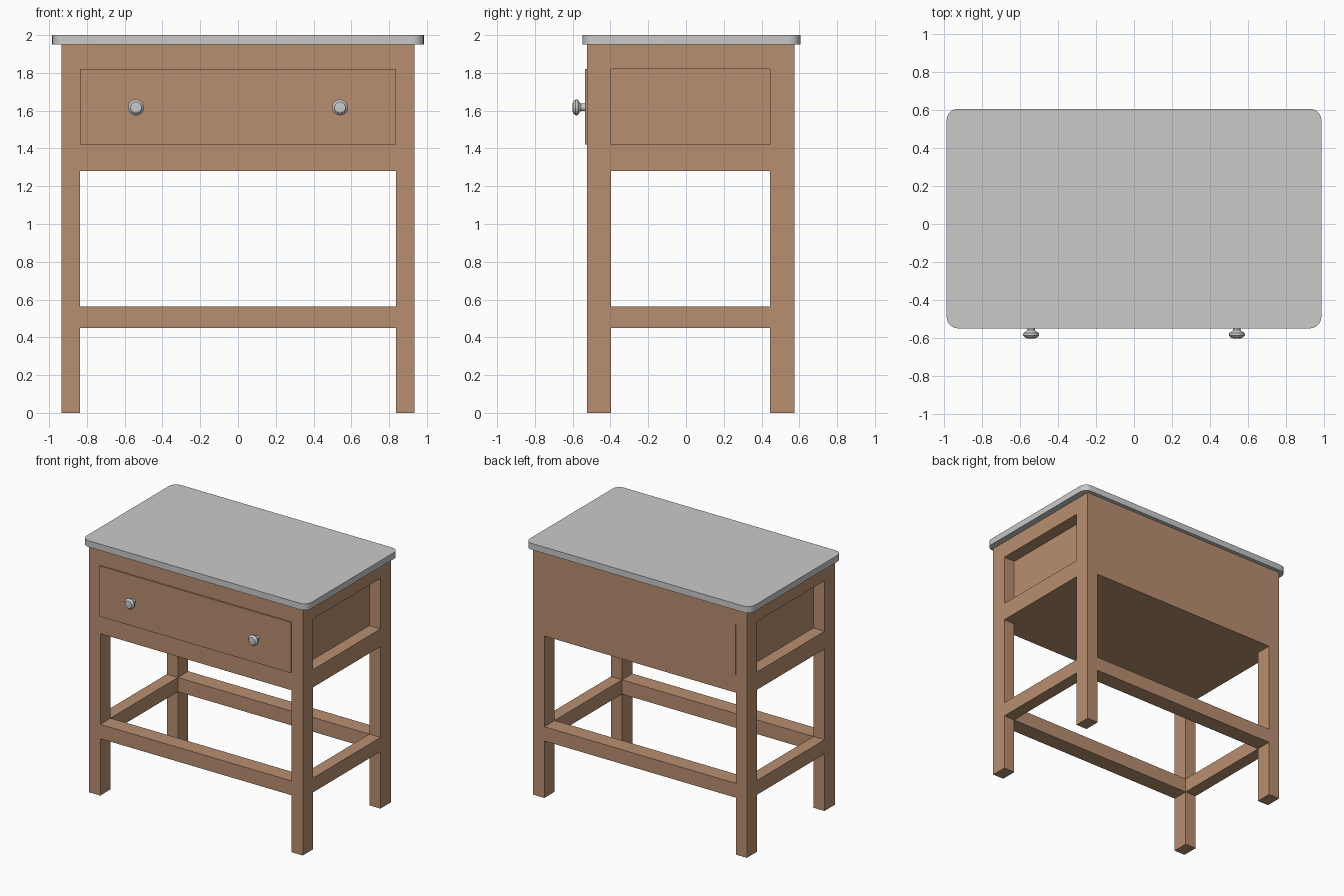
import bpy, bmesh, math
from mathutils import Matrix

if "Cube" in bpy.data.objects:
    bpy.data.objects.remove(bpy.data.objects["Cube"])


def material(name, rgb):
    m = bpy.data.materials.new(name)
    m.diffuse_color = (*rgb, 1)
    m.use_nodes = True
    m.node_tree.nodes["Principled BSDF"].inputs["Base Color"].default_value = m.diffuse_color
    return m


WOOD = material("warm wood", (0.479, 0.275, 0.162))
GREY = material("light grey", (0.59, 0.59, 0.59))


def finish(name, bm, mat):
    bmesh.ops.recalc_face_normals(bm, faces=bm.faces)
    me = bpy.data.meshes.new(name)
    bm.to_mesh(me)
    bm.free()
    me.materials.append(mat)
    ob = bpy.data.objects.new(name, me)
    bpy.context.collection.objects.link(ob)
    return ob


def box(name, x, y, z, mat=WOOD, corner=0):
    bm = bmesh.new()
    size = [b - a for a, b in (x, y, z)]
    mid = [(a + b) / 2 for a, b in (x, y, z)]
    bmesh.ops.create_cube(bm, size=1, matrix=Matrix.Translation(mid) @ Matrix.Diagonal((*size, 1)))
    if corner:  # round the upright edges
        upright = [e for e in bm.edges if abs(e.verts[0].co.z - e.verts[1].co.z) > 1e-4]
        bmesh.ops.bevel(bm, geom=upright, offset=corner, segments=5, profile=0.5, affect='EDGES')
    return finish(name, bm, mat)


def smooth(ob, degrees):
    bpy.ops.object.select_all(action='DESELECT')
    ob.select_set(True)
    bpy.context.view_layer.objects.active = ob
    bpy.ops.object.shade_smooth_by_angle(angle=math.radians(degrees))


XI, XO = 0.837, 0.934            # inner and outer faces of the legs
FRONT = (-0.525, -0.396)         # front leg depth
BACK = (0.445, 0.574)            # back leg depth
SPAN = (FRONT[1], BACK[0])       # gap between front and back legs
FULL = (FRONT[0], BACK[1])
RAILS = {"lower": (1.28, 1.42), "upper": (1.82, 1.95)}
STRETCH = (0.45, 0.563)

# Worktop with rounded corners
top = box("worktop", (-0.984, 0.984), (-0.548, 0.605), (1.95, 2.0), GREY, 0.06)
smooth(top, 30)

# Carcass blocks above and below the drawer
for label, z in RAILS.items():
    box(label + "_carcass", (-XI, XI), FULL, z)

# Drawer box, standing slightly proud at the front
box("drawer", (-XI + 0.001, XI - 0.001), (-0.535, BACK[1]), (1.42, 1.82))

# Long stretchers
for label, y in (("front", FRONT), ("back", BACK)):
    box(label + "_stretcher", (-XI, XI), y, STRETCH)

# Legs, side rails, side stretchers and knobs, mirrored left and right
KNOB = [(0.0, 0.534), (0.020, 0.534), (0.020, 0.556), (0.024, 0.562), (0.041, 0.573),
        (0.042, 0.585), (0.029, 0.599), (0.0, 0.602)]
for side, s in (("left", -1), ("right", 1)):
    x = tuple(sorted((s * XI, s * XO)))
    for label, y in (("front", FRONT), ("back", BACK)):
        box(f"{label}_{side}_leg", x, y, (0, 1.95))
    for label, z in RAILS.items():
        box(f"{side}_{label}_rail", x, SPAN, z)
    box(f"{side}_stretcher", x, SPAN, STRETCH)

    # Turned knob
    bm = bmesh.new()
    verts = [bm.verts.new((s * 0.54 + r, -d, 1.617)) for r, d in KNOB]
    edges = [bm.edges.new(p) for p in zip(verts, verts[1:])]
    bmesh.ops.spin(bm, geom=verts + edges, cent=(s * 0.54, 0, 1.617), axis=(0, 1, 0),
                   angle=math.tau, steps=20, use_duplicate=False)
    bmesh.ops.remove_doubles(bm, verts=bm.verts, dist=1e-4)
    smooth(finish(f"{side}_knob", bm, GREY), 30)
